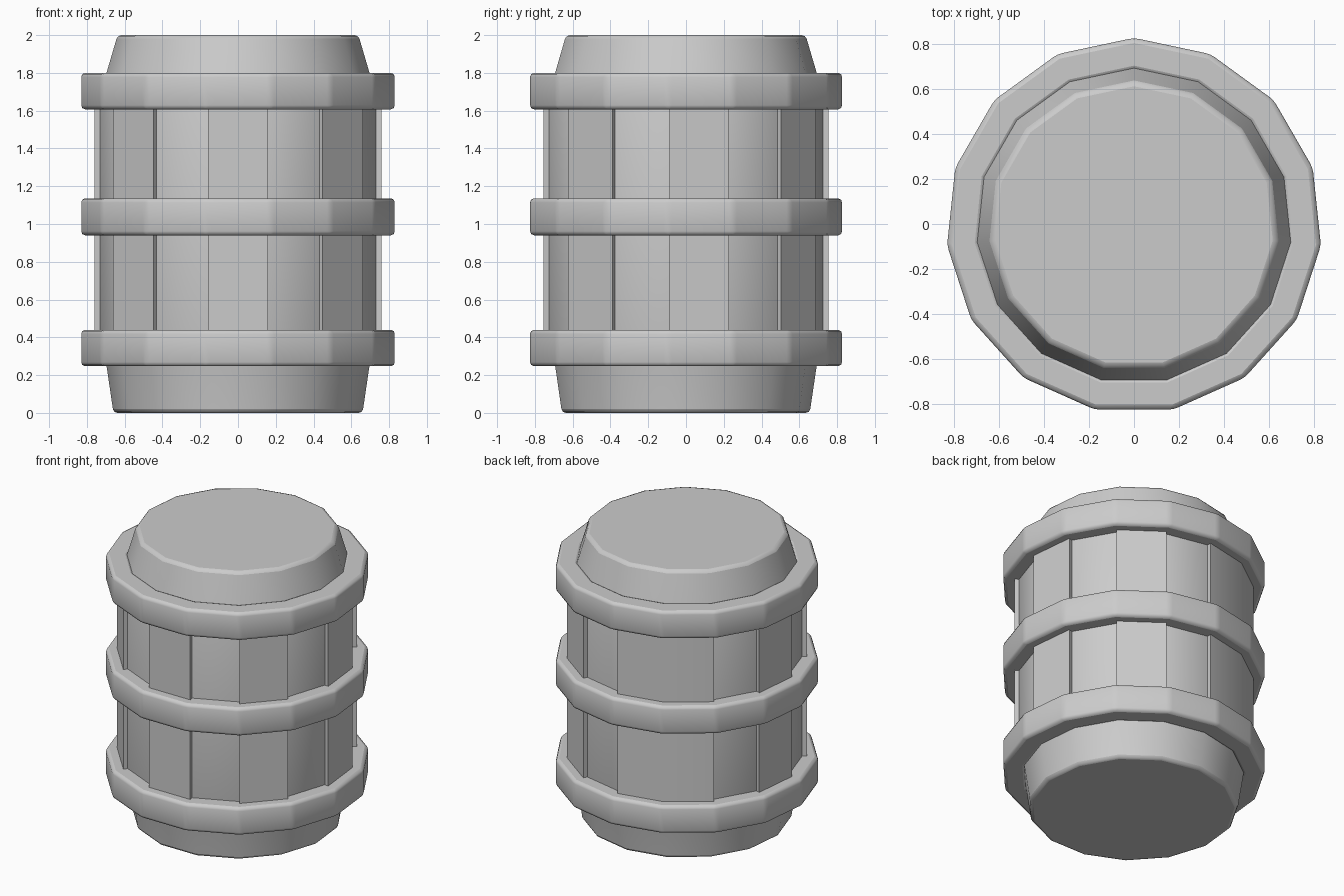
import bpy, bmesh
from math import sin, cos, radians

if "Cube" in bpy.data.objects:
    bpy.data.objects.remove(bpy.data.objects["Cube"])

SIDES = 15
STEP = 360 / SIDES
Y_OFF = -0.008          # re-centres the odd-sided outline


def point(r, k, z):
    a = radians(STEP * k)
    return (r * sin(a), r * cos(a) + Y_OFF, z)


def make(name, build, bevel=0.0, limit=30):
    bm = bmesh.new()
    build(bm)
    bmesh.ops.recalc_face_normals(bm, faces=bm.faces)
    mesh = bpy.data.meshes.new(name)
    bm.to_mesh(mesh)
    bm.free()
    ob = bpy.data.objects.new(name, mesh)
    bpy.context.collection.objects.link(ob)
    if bevel:
        mod = ob.modifiers.new("bevel", 'BEVEL')
        mod.width, mod.segments = bevel, 2
        mod.limit_method = 'ANGLE'
        mod.angle_limit = radians(limit)
    bpy.ops.object.select_all(action='DESELECT')
    ob.select_set(True)
    bpy.context.view_layer.objects.active = ob
    bpy.ops.object.shade_smooth_by_angle(angle=radians(30))
    return ob


def sweep(bm, profile, ks, closed_loop, closed_profile):
    """Sweep a (radius, z) profile around the vertical axis."""
    cols = [[bm.verts.new(point(r, k, z)) for r, z in profile] for k in ks]
    n, m = len(cols), len(profile)
    for i in range(n if closed_loop else n - 1):
        a, b = cols[i], cols[(i + 1) % n]
        for j in range(m if closed_profile else m - 1):
            j2 = (j + 1) % m
            bm.faces.new((a[j], b[j], b[j2], a[j2]))
    if not closed_loop:                 # close both sides of a stave
        bm.faces.new(cols[0])
        bm.faces.new(cols[-1])
    elif not closed_profile:            # close bottom and top
        bm.faces.new([c[0] for c in cols])
        bm.faces.new([c[-1] for c in cols])


# Barrel core with tapered ends
core = [(0.663, 0), (0.70, 0.25), (0.734, 0.42), (0.734, 1.68), (0.70, 1.80), (0.641, 2.0)]
make("barrel_body", lambda bm: sweep(bm, core, range(SIDES), True, False), 0.02)

# Raised staves on alternate sides; the last one is double width
slab = [(0.70, 0.36), (0.763, 0.36), (0.763, 1.68), (0.70, 1.68)]
for k in range(1, 14, 2):
    ks = (13, 14, 15) if k == 13 else (k, k + 1)
    make(f"stave_{k // 2 + 1}", lambda bm: sweep(bm, slab, ks, False, True))

# Three hoops with softened edges
for name, z0, z1 in (("lower_hoop", 0.247, 0.44),
                     ("middle_hoop", 0.94, 1.136),
                     ("upper_hoop", 1.607, 1.80)):
    rect = [(0.69, z0), (0.836, z0), (0.836, z1), (0.69, z1)]
    make(name, lambda bm: sweep(bm, rect, range(SIDES), True, True), 0.022, 20)
